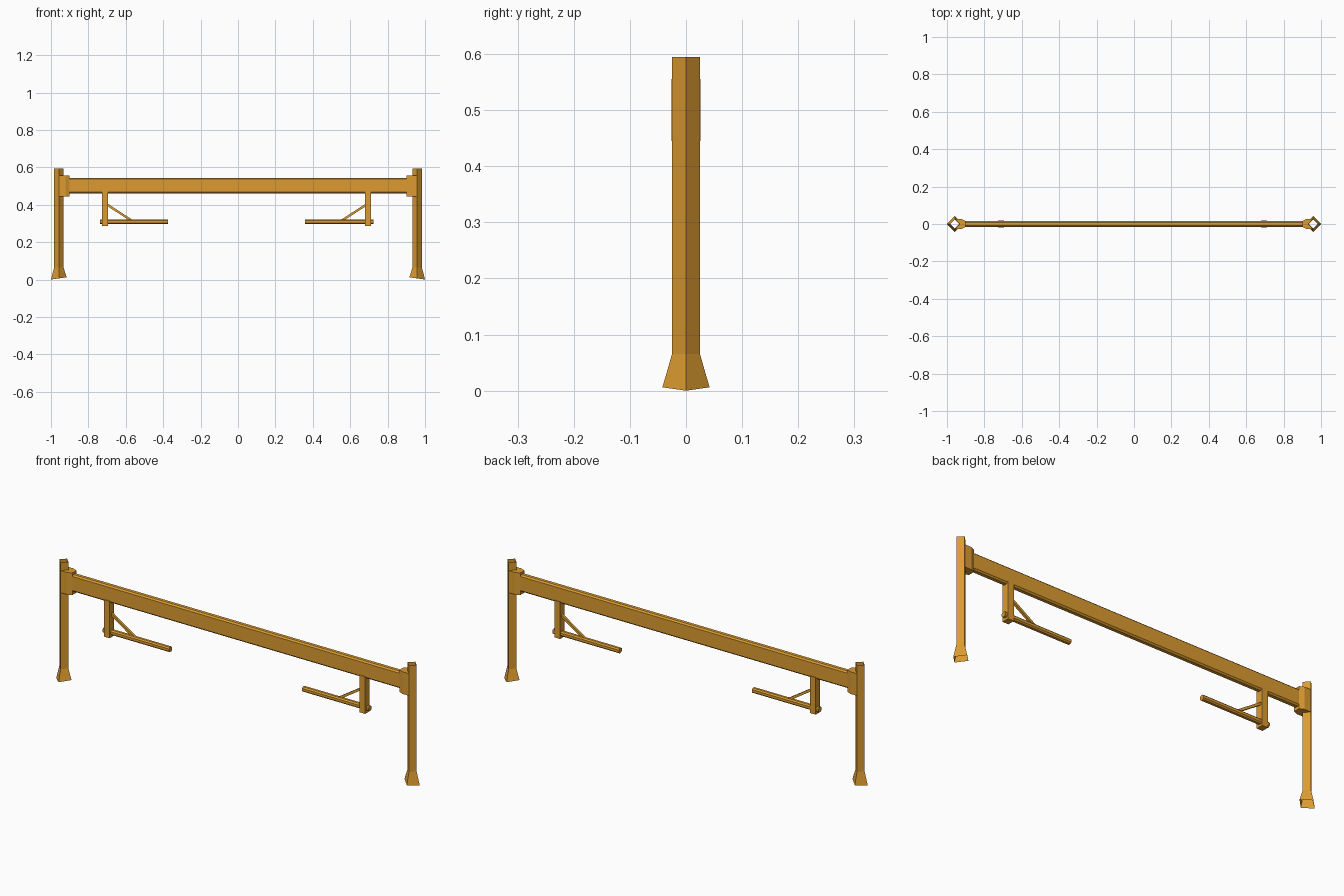
import bpy
import bmesh
from mathutils import Vector

cube = bpy.data.objects.get("Cube")
if cube:
    bpy.data.objects.remove(cube, do_unlink=True)

ochre = bpy.data.materials.new("ochre_paint")
ochre.use_nodes = True
colour = (0.72, 0.33, 0.03, 1)
ochre.diffuse_color = colour
ochre.node_tree.nodes["Principled BSDF"].inputs["Base Color"].default_value = colour


def loft(name, rings, caps=True):
    """Skin a list of equally long point rings into one flat-shaded part."""
    bm = bmesh.new()
    loops = [[bm.verts.new(p) for p in ring] for ring in rings]
    n = len(loops[0])
    for a, b in zip(loops, loops[1:]):
        for i in range(n):
            j = (i + 1) % n
            bm.faces.new((a[i], a[j], b[j], b[i]))
    if caps:
        bm.faces.new(loops[0])
        bm.faces.new(loops[-1])
    bmesh.ops.recalc_face_normals(bm, faces=bm.faces)
    mesh = bpy.data.meshes.new(name)
    bm.to_mesh(mesh)
    bm.free()
    mesh.materials.append(ochre)
    obj = bpy.data.objects.new(name, mesh)
    bpy.context.collection.objects.link(obj)
    return obj


def bevelled(hy, hz, c):
    """Chamfered rectangle as (y, z) pairs."""
    return [(-hy, c - hz), (c - hy, -hz), (hy - c, -hz), (hy, c - hz),
            (hy, hz - c), (hy - c, hz), (c - hy, hz), (-hy, hz - c)]


def x_bar(name, x0, x1, y, z, profile):
    return loft(name, [[(x, y + py, z + pz) for py, pz in profile] for x in (x0, x1)])


def box(name, x, y, z0, z1, hx, hy):
    return loft(name, [[(x - hx, y - hy, z), (x + hx, y - hy, z),
                        (x + hx, y + hy, z), (x - hx, y + hy, z)] for z in (z0, z1)])


# Long cross beam
x_bar("cross_beam", -0.905, 0.905, 0, 0.502, bevelled(0.015, 0.042, 0.007))

for side, s in (("left", 1), ("right", -1)):
    post_x = 0.958 * s

    # Open diamond post with a flared, slightly tilted foot
    def diamond(r, z, tilt=0):
        return [(post_x + s * r * u, r * v, z - tilt * u)
                for u, v in ((1, 0), (0, 1), (-1, 0), (0, -1))]

    loft(side + "_post", [diamond(0.042, 0.006, 0.006), diamond(0.025, 0.065),
                          diamond(0.025, 0.595)], caps=False)

    # Bracket wrapping the inner half of the post
    plan = [(0, 0.026), (0.036, 0.026), (0.058, 0.016), (0.058, -0.016),
            (0.036, -0.026), (0, -0.026), (0.025, 0)]
    loft(side + "_bracket", [[(post_x - s * u, v, z) for u, v in plan]
                             for z in (0.445, 0.555)])

    # Hanger below the beam
    shift = -0.007
    box(side + "_hanger", 0.703 * s + shift, 0, 0.286, 0.47, 0.016, 0.018)

    # Horizontal arm pointing inwards
    x_bar(side + "_arm", 0.732 * s + shift, 0.366 * s + shift, 0.003, 0.309,
          bevelled(0.012, 0.012, 0.006))

    # Diagonal brace between hanger and arm
    start = Vector((0.695 * s + shift, 0.003, 0.402))
    end = Vector((0.555 * s + shift, 0.003, 0.311))
    across = (end - start).cross(Vector((0, 1, 0))).normalized() * 0.006
    depth = Vector((0, 0.006, 0))
    loft(side + "_brace", [[p + across + depth, p + across - depth,
                            p - across - depth, p - across + depth]
                           for p in (start, end)])
